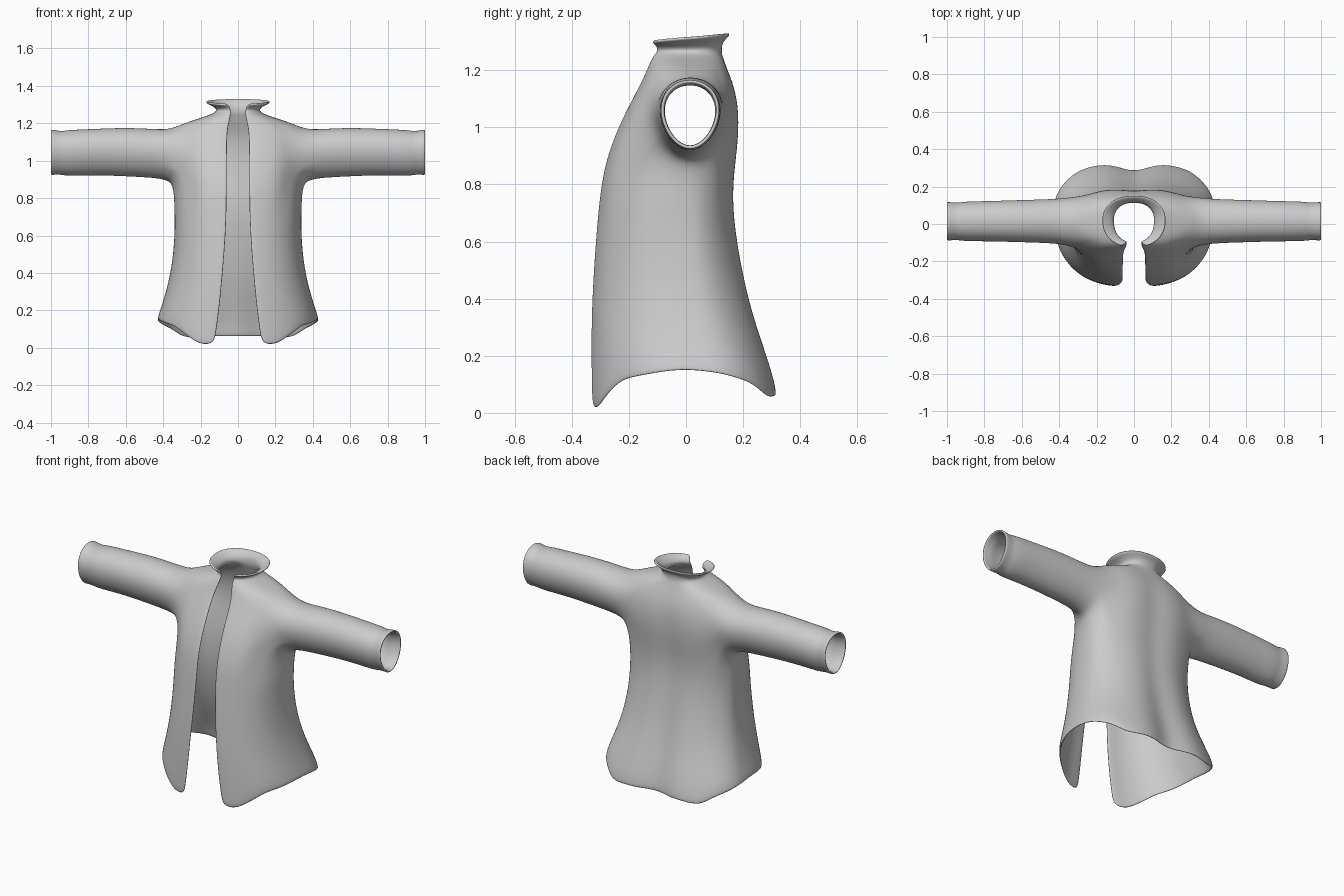
import bpy, bmesh
from math import sin, cos, asin, pi, exp, radians, degrees

if "Cube" in bpy.data.objects:
    bpy.data.objects.remove(bpy.data.objects["Cube"])

COLS, HEM_TOP = 18, 0.6
I0, I1, J0, J1 = 4, 13, 6, 10          # armhole patch in the torso grid


def interp(table, v):
    if v <= table[0][0]:
        return table[0][1:]
    for a, b in zip(table, table[1:]):
        if v <= b[0]:
            f = (v - a[0]) / (b[0] - a[0])
            return [p + (q - p) * f for p, q in zip(a[1:], b[1:])]
    return table[-1][1:]


# z, half width, front y, back y, opening half width, centre y
BODY = [(0.0, .445, -.34, .345, .13, .07), (.15, .435, -.34, .315, .105, .06),
        (.25, .40, -.34, .28, .095, .04), (.4, .358, -.338, .23, .08, .02),
        (.6, .338, -.322, .19, .065, .01), (.75, .342, -.308, .175, .06, .01),
        (.88, .358, -.288, .185, .06, .01), (1.0, .365, -.243, .20, .058, .02),
        (1.1, .36, -.19, .19, .058, .02), (1.17, .335, -.153, .165, .054, .02),
        (1.205, .275, -.138, .148, .047, .02), (1.235, .18, -.126, .135, .042, .02),
        (1.255, .125, -.116, .126, .04, .02)]
# angle from the front, height of the hem
HEM = [(0, .03), (14, .02), (20, .0), (50, .115), (85, .155), (110, .13),
       (130, .10), (145, .05), (162, .062), (180, .06)]
# half width, front y, back y, opening half width, z front, z back
COLLAR = [(.114, -.108, .125, .042, 1.268, 1.275), (.128, -.112, .128, .045, 1.282, 1.295),
          (.158, -.122, .142, .055, 1.292, 1.312), (.172, -.128, .155, .066, 1.296, 1.324)]
ROWS = [0, .12, .3, .6, 1, .75, .86, .96, 1.04, 1.11, 1.17, 1.205, 1.235, 1.255]
# x, z low, z high, y low, y high
SLEEVE = [(.345, .885, 1.178, -.122, .145), (.39, .898, 1.168, -.108, .137),
          (.45, .908, 1.17, -.102, .132), (.6, .916, 1.178, -.097, .128),
          (.78, .923, 1.17, -.092, .122), (.91, .916, 1.165, -.092, .12),
          (.945, .925, 1.157, -.084, .112), (.985, .924, 1.166, -.088, .117),
          (1.0, .922, 1.168, -.088, .117)]


def section(t, w, yf, yb, xo, yc, pf, pb, dent):
    a0 = asin((xo / w) ** (1 / pf))
    a = a0 + (pi - a0) * t
    c = cos(a)
    p = pf if c > 0 else pb
    x = w * max(sin(a), 0) ** p if t < 1 else 0.0
    y = yc - (yc - yf) * c ** p if c > 0 else yc + (yb - yc) * (-c) ** p
    if c < 0:
        y -= dent * exp(-(x / .085) ** 2)
    return a, x, y


def body_point(t, z):
    w, yf, yb, xo, yc = interp(BODY, z)
    low = max(0, 1 - z / .5)
    pb = .98 - .2 * low - .1 * max(0, min(1, (z - .8) / .2))
    dent = (.02 + .04 * low) * max(0, min(1, (1.25 - z) / .2))
    return section(t, w, yf, yb, xo, yc, .82, pb, dent)


bm = bmesh.new()
grid = []

# Torso panels from hem to neck
for j, r in enumerate(ROWS):
    row = []
    for i in range(COLS + 1):
        t = i / COLS
        z = r
        if j <= 4:
            h = interp(HEM, degrees(radians(14) + (pi - radians(14)) * t))[0]
            z = h + (HEM_TOP - h) * r
        a, x, y = body_point(t, z)
        row.append(bm.verts.new((x, y, z)))
    grid.append(row)

# Flared collar
for w, yf, yb, xo, zf, zb in COLLAR:
    row = []
    for i in range(COLS + 1):
        a, x, y = section(i / COLS, w, yf, yb, xo, .02, .9, .9, 0)
        row.append(bm.verts.new((x, y, zf + (zb - zf) * (1 - cos(a)) / 2)))
    grid.append(row)

for j in range(len(grid) - 1):
    for i in range(COLS):
        if not (I0 <= i < I1 and J0 <= j < J1):
            bm.faces.new((grid[j][i], grid[j][i + 1], grid[j + 1][i + 1], grid[j + 1][i]))

# Sleeve grown from the armhole loop
loop = [grid[J0][i] for i in range(I0, I1)] + [grid[j][I1] for j in range(J0, J1)]
loop += [grid[J1][i] for i in range(I1, I0, -1)] + [grid[j][I0] for j in range(J1, J0, -1)]
n = len(loop)
start = -pi / 2 - pi * (I1 - I0) / n


def sleeve_point(k, ring):
    x, z0, z1, y0, y1 = ring
    a = start + 2 * pi * k / n
    s, c = sin(a), cos(a)
    return (x, (y0 + y1) / 2 + (y1 - y0) / 2 * c * (1 + .14 * s), (z0 + z1) / 2 + (z1 - z0) / 2 * s)


for k, v in enumerate(loop):
    x, y, z = sleeve_point(k, SLEEVE[0])
    v.co = (x - .035 * abs(cos(start + 2 * pi * k / n)), y, z)
for ring in SLEEVE[1:]:
    new = [bm.verts.new(sleeve_point(k, ring)) for k in range(n)]
    for k in range(n):
        m = (k + 1) % n
        bm.faces.new((loop[k], loop[m], new[m], new[k]))
    loop = new

inner = [v for row in grid for v in row if 0.7 < v.co.z < 1.2 and .12 < v.co.x and not v.is_boundary]
bmesh.ops.smooth_vert(bm, verts=inner, factor=.3, use_axis_x=True, use_axis_y=True, use_axis_z=True)
for v in bm.verts:
    if not v.link_faces:
        v.tag = True
bmesh.ops.delete(bm, geom=[v for v in bm.verts if v.tag and not v.link_faces], context='VERTS')

mesh = bpy.data.meshes.new("jacket")
bm.to_mesh(mesh)
bm.free()
jacket = bpy.data.objects.new("jacket", mesh)
bpy.context.collection.objects.link(jacket)

# Mirror to both sides, give the cloth thickness, smooth
mir = jacket.modifiers.new("mirror", 'MIRROR')
mir.use_clip = True
mir.merge_threshold = .002
sol = jacket.modifiers.new("cloth", 'SOLIDIFY')
sol.thickness = .012
sub = jacket.modifiers.new("smooth", 'SUBSURF')
sub.levels = sub.render_levels = 2
for p in mesh.polygons:
    p.use_smooth = True
